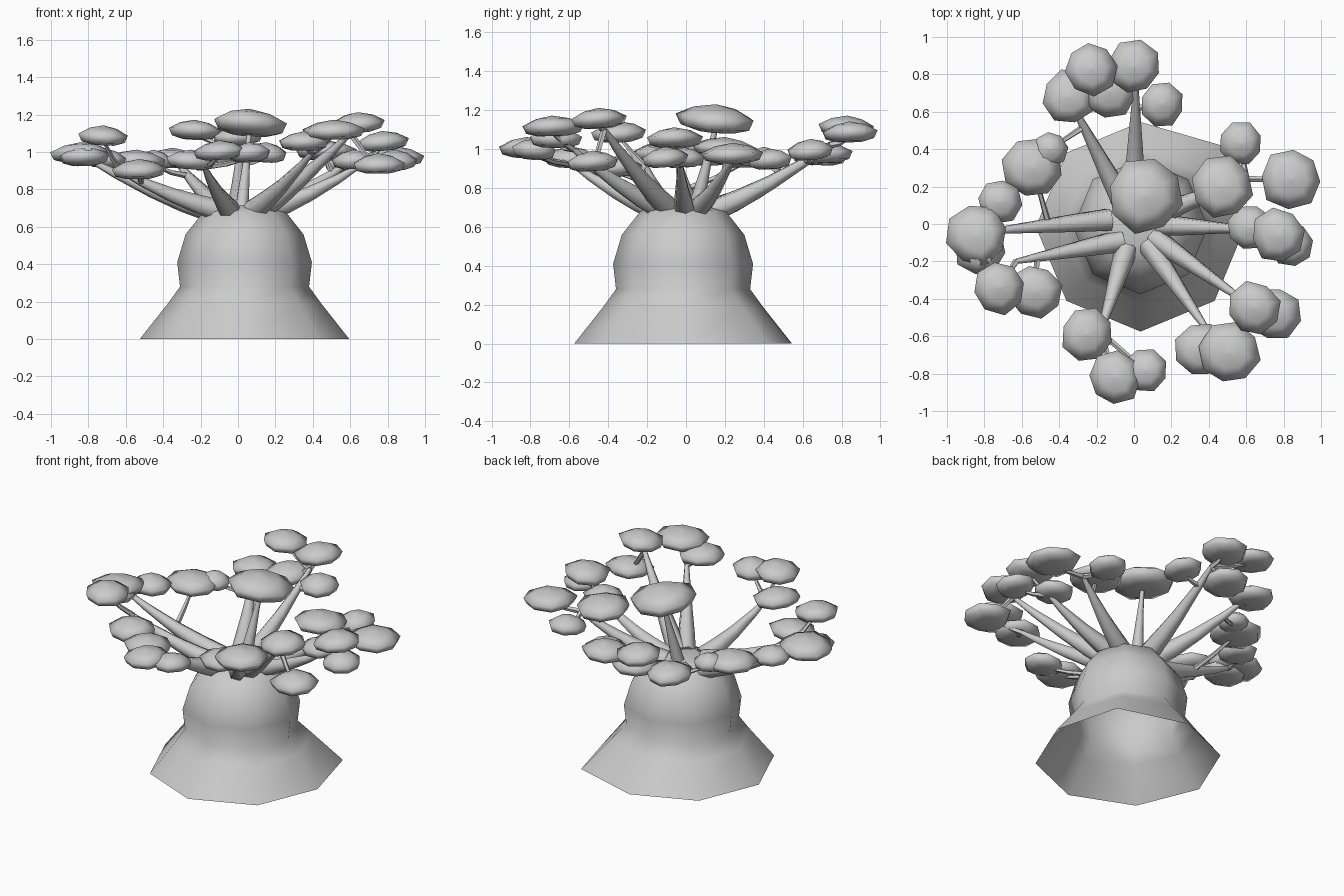
import bpy, bmesh, math, random
from mathutils import Vector

if "Cube" in bpy.data.objects:
    bpy.data.objects.remove(bpy.data.objects["Cube"])

random.seed(4)


def make_object(name, rings, cap_start, angle=60):
    # Skins a stack of equal rings into one shaded object
    n = len(rings[0])
    verts = [v for ring in rings for v in ring]
    faces = []
    for k in range(len(rings) - 1):
        for i in range(n):
            j = (i + 1) % n
            faces.append((k * n + i, k * n + j, k * n + n + j, k * n + n + i))
    if cap_start:
        faces.append(tuple(range(n))[::-1])
    faces.append(tuple(range(len(verts) - n, len(verts))))
    mesh = bpy.data.meshes.new(name)
    mesh.from_pydata(verts, [], faces)
    bm = bmesh.new()
    bm.from_mesh(mesh)
    bmesh.ops.recalc_face_normals(bm, faces=bm.faces)
    bm.to_mesh(mesh)
    bm.free()
    ob = bpy.data.objects.new(name, mesh)
    bpy.context.collection.objects.link(ob)
    bpy.ops.object.select_all(action='DESELECT')
    ob.select_set(True)
    bpy.context.view_layer.objects.active = ob
    bpy.ops.object.shade_smooth_by_angle(angle=math.radians(angle))


def circle(sides, turn=0):
    return [(math.cos(turn + math.tau * i / sides), math.sin(turn + math.tau * i / sides))
            for i in range(sides)]


def tube(name, pts, radii, sides):
    rings = []
    for k, p in enumerate(pts):
        d = (pts[min(k + 1, len(pts) - 1)] - pts[max(k - 1, 0)]).normalized()
        u = d.cross(Vector((0.13, 0.31, 1))).normalized()
        w = d.cross(u)
        rings.append([p + radii[k] * (u * c + w * s) for c, s in circle(sides)])
    make_object(name, rings, True)


def leaf_pad(name, centre, r, h):
    # Flattened clump: low peak, wide rim, flat underside
    outline = [(c * f, s * f) for c, s in circle(8, random.uniform(0, 6))
               for f in [random.uniform(0.93, 1.06)]]
    tx, ty = random.uniform(-.08, .08), random.uniform(-.08, .08)
    rings = []
    for f, z in ((0.5, -1), (0.88, -0.7), (1.0, 0.05), (0.55, 0.7), (0.02, 1)):
        rings.append([centre + Vector((r * f * x, r * f * y, h * z + r * f * (tx * x + ty * y)))
                      for x, y in outline])
    make_object(name, rings, True, angle=120)


# Trunk: open-bottomed octagonal bottle shape (radius, z), foot pulled out at one corner
profile = [(0.56, 0), (0.41, 0.19), (0.345, 0.28), (0.36, 0.41),
           (0.315, 0.56), (0.22, 0.68), (0.1, 0.715)]
trunk = [[Vector((.035 + r * c, -.015 + r * s, z)) for c, s in circle(8)] for r, z in profile]
trunk[0][1] += Vector((.05, .035, 0))
trunk[1][1] += Vector((.02, .015, 0))
make_object("trunk", trunk, False, angle=75)

# Branches: fan out of the trunk top to these tips, sagging in the middle
tips = {"left": (-.78, -.04, .95), "front_left": (-.63, -.20, .90),
        "back_left": (-.32, .62, .94), "back": (.01, .74, 1.02),
        "back_right": (.60, .24, .95), "right": (.64, -.03, .92),
        "front_right": (.60, -.42, 1.10), "front_mid": (.40, -.58, 1.0),
        "front": (-.18, -.58, .92), "centre": (.06, .15, 1.1)}
nudge = {"front_left": Vector((.06, -.05, 0)), "left": Vector((0, .03, 0))}
anchors = []
for name, tip in tips.items():
    tip = Vector(tip)
    centre = name == "centre"
    flat = Vector((tip.x, tip.y, 0))
    start = flat.normalized() * (.05 if centre else .13) + Vector((0, 0, .68))
    start += nudge.get(name, Vector())
    path = []
    for t in (0, .25, .5, .8, 1):
        sag = 0 if centre else .09 * t * (1 - t)
        path.append(start.lerp(tip, t) - Vector((0, 0, sag)))
    base = .04 if centre else .062
    tube("branch_" + name, path, [base, base * .85, base * .64, base * .4, .014], 6)
    anchors += [path[2], path[3], path[4]]

# Leaf clumps: grouped by size, each on a twig from the nearest branch joint
clumps = {
    .12: [(-.72, .12, .97), (-.45, .40, .96), (.15, .64, 1.0), (.62, -.02, .96),
          (.84, -.11, .96), (.06, -.78, 1.0), (.57, .43, .95)],
    .143: [(-.53, -.36, .91), (-.72, -.34, 1.09), (-.82, -.13, .98), (-.35, .68, .97),
           (-.23, .83, 1.12), (-.13, .71, .98), (0, .84, 1.09), (.77, -.06, 1.06),
           (.64, -.45, 1.16), (.75, -.48, .94), (.36, -.67, 1.06), (-.25, -.59, .96),
           (-.10, -.82, 1.01)],
    .165: [(-.84, -.06, 1.0), (-.54, .30, .96), (.51, -.69, 1.12),
           (.47, .20, 1.01), (.84, .24, .98)],
    .205: [(.06, .155, 1.16)],
}
count = 0
for r, places in clumps.items():
    for place in places:
        count += 1
        centre = Vector(place)
        end = centre - Vector((0, 0, .03))
        start = min(anchors, key=lambda p: (p - end).length)
        mid = start.lerp(end, .5) - Vector((0, 0, .01))
        tube(f"twig_{count}", [start, mid, end], [.018, .014, .009], 5)
        leaf_pad(f"leaves_{count}", centre, r * (.8 if place[0] == -.45 else 1),
                 .07 if r > .18 else .052)
